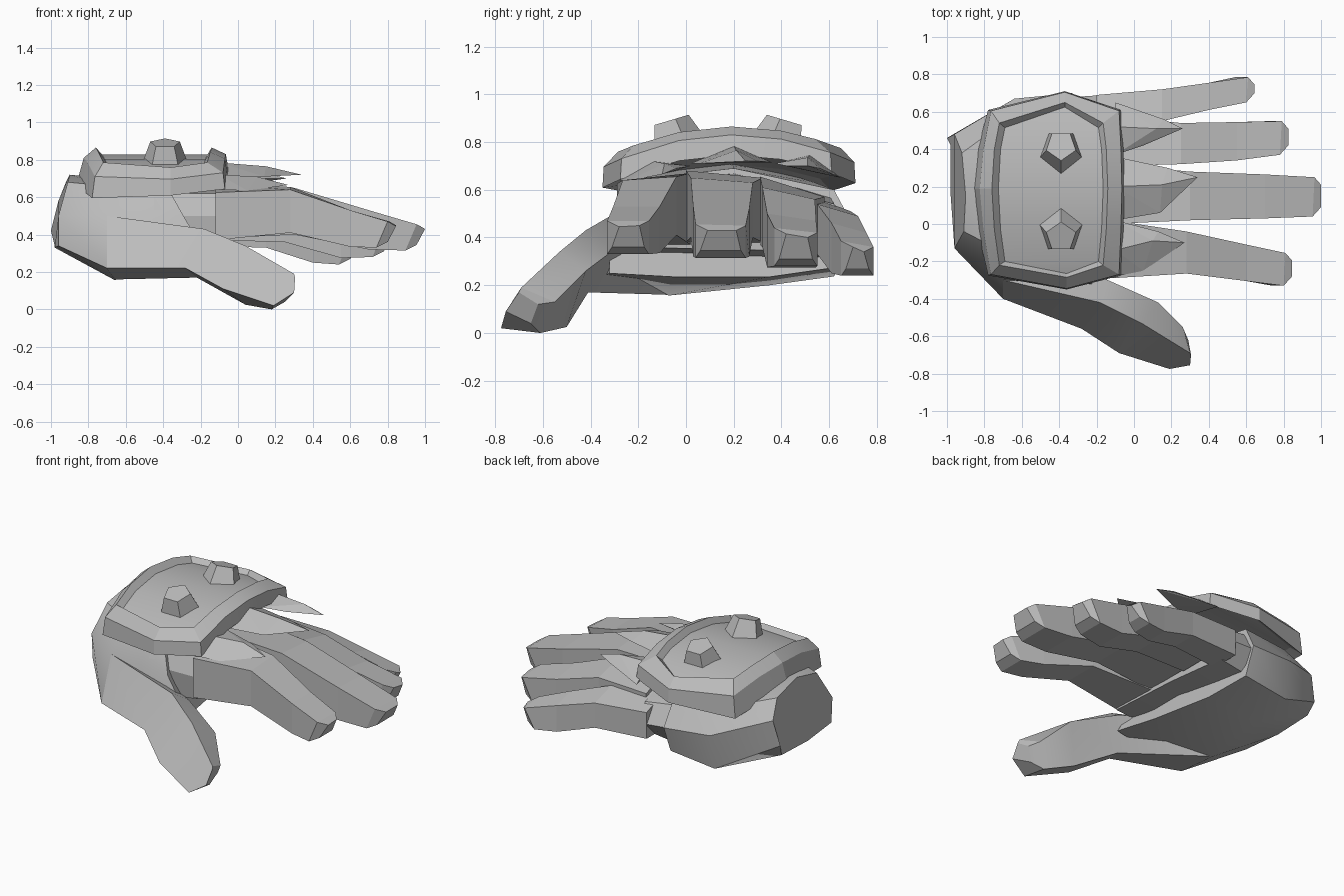
import bpy, bmesh, math
from mathutils import Matrix

grey = bpy.data.materials.new("plain_grey")
grey.diffuse_color = (0.5, 0.5, 0.5, 1)


def finish(name, bm, smooth=None):
    bmesh.ops.recalc_face_normals(bm, faces=bm.faces)
    me = bpy.data.meshes.new(name)
    bm.to_mesh(me)
    bm.free()
    me.materials.append(grey)
    ob = bpy.data.objects.new(name, me)
    bpy.context.collection.objects.link(ob)
    if smooth:
        bpy.ops.object.select_all(action='DESELECT')
        ob.select_set(True)
        bpy.context.view_layer.objects.active = ob
        bpy.ops.object.shade_smooth_by_angle(angle=math.radians(smooth))
    return ob


def bridge(bm, rings):
    vs = [[bm.verts.new(p) for p in r] for r in rings]
    n = len(vs[0])
    for a, b in zip(vs, vs[1:]):
        for i in range(n):
            j = (i + 1) % n
            bm.faces.new((a[i], a[j], b[j], b[i]))
    return vs


def loft(name, rings, smooth=None):
    bm = bmesh.new()
    vs = bridge(bm, rings)
    bm.faces.new(vs[0])
    bm.faces.new(vs[-1])
    return finish(name, bm, smooth)


def hull(name, pts):
    bm = bmesh.new()
    for p in pts:
        bm.verts.new(p)
    bmesh.ops.convex_hull(bm, input=bm.verts)
    return finish(name, bm)


# glove: wrist, widest section, slanted open end
loft("glove", [
    [(-.96, -.12, .34), (-.98, .15, .33), (-.98, .42, .34), (-1, .46, .42), (-.96, .48, .58),
     (-.92, .38, .68), (-.9, .15, .72), (-.91, -.04, .68), (-.96, -.13, .5)],
    [(-.7, -.4, .22), (-.66, -.07, .157), (-.65, .35, .2), (-.64, .62, .237), (-.64, .67, .47),
     (-.7, .54, .63), (-.7, .2, .7), (-.7, -.15, .66), (-.7, -.3, .5)],
    [(-.14, -.32, .25), (-.2, -.05, .235), (-.28, .35, .235), (-.33, .63, .275), (-.33, .7, .45),
     (-.34, .62, .6), (-.35, .2, .69), (-.37, -.23, .64), (-.28, -.32, .48)],
], 40)

# inner hand between the glove and the fingers
loft("inner_hand", [
    [(-.45, -.25, .31), (-.45, .2, .29), (-.45, .59, .3), (-.45, .67, .45), (-.45, .6, .58),
     (-.45, .2, .67), (-.45, -.22, .62), (-.45, -.29, .5)],
    [(-.1, -.28, .36), (-.12, .2, .35), (-.16, .6, .34), (-.16, .69, .43), (-.14, .62, .54),
     (-.12, .2, .66), (-.12, -.24, .62), (-.11, -.28, .5)],
], 30)

# thumb: crest, outer edge, underside, inner edge at each section
loft("thumb", [
    [(-.7, -.3, .5), (-.7, -.4, .22), (-.66, -.07, .16), (-.5, -.1, .35)],
    [(-.18, -.42, .43), (-.28, -.56, .22), (-.22, -.41, .17), (-.14, -.3, .35)],
    [(.04, -.53, .34), (-.08, -.69, .11), (.04, -.5, .025), (.13, -.42, .26)],
    [(.3, -.69, .19), (.19, -.775, .02), (.18, -.61, .0), (.26, -.55, .13)],
    [(.305, -.7, .17), (.3, -.755, .09), (.25, -.65, .04), (.29, -.62, .12)],
], 25)

# fingers: (x, y low, y high, z bottom, z top at y low, z top at y high), base to knuckle to tip
fingers = {
    "index_finger": [(-.12, -.29, .02, .37, .625, .67), (.28, -.265, -.04, .41, .64, .655),
                     (.6, -.305, -.11, .335, .53, .53), (.77, -.33, -.155, .33, .47, .47)],
    "middle_finger": [(-.12, 0, .32, .38, .68, .65), (.3, .02, .28, .4, .65, .63),
                      (.7, .03, .265, .32, .53, .52), (.925, .04, .25, .315, .455, .45)],
    "ring_finger": [(-.12, .31, .58, .37, .655, .57), (.25, .32, .54, .36, .61, .56),
                    (.55, .34, .545, .275, .5, .47), (.75, .37, .55, .28, .44, .42)],
    "little_finger": [(-.2, .5, .69, .34, .58, .51), (.15, .55, .72, .33, .54, .49),
                      (.4, .61, .755, .25, .46, .42), (.57, .65, .785, .24, .385, .36)],
}
for name, secs in fingers.items():
    rings = [[(x, a, lo), (x, b, lo), (x, b, hb), (x, a, ha)] for x, a, b, lo, ha, hb in secs]
    x, a, b, lo, ha, hb = secs[-1]
    # blunt tip, leaning forward at the top
    rings[-1] = [(x - .03, a, lo), (x - .03, b, lo), (x + .04, b, hb), (x + .03, a, ha)]
    rings.append([(x + .03, a + .02, lo + .03), (x + .03, b - .02, lo + .03),
                  (x + .075, b - .04, hb - .02), (x + .075, a + .05, ha - .025)])
    loft(name, rings)


# back plate: arched, raised rim around a sunken panel
def arch(y, drop):
    return max(.865 - .45 * (y - .2) ** 2 - drop, .595)


def rim(xe, xm, y0, y1, xr0, xr1, yb, yt, drop_l, drop_r):
    ys = [y1, .4, .19, -.03, y0]
    left = list(zip([xe, (xe + 2 * xm) / 3, xm, (xe + 2 * xm) / 3, xe], ys))
    right = list(zip([xr0, (xr0 + 2 * xr1) / 3, xr1, (xr0 + 2 * xr1) / 3, xr0], ys[::-1]))
    mid = min(drop_r, .12)
    pts = [(p, drop_l) for p in left] + [((-.36, yb), mid)]
    pts += [(p, drop_r) for p in right] + [((-.37, yt), mid)]
    return [(x, y, arch(y, d)) for (x, y), d in pts]


bm = bmesh.new()
rings = bridge(bm, [
    rim(-.73, -.8, -.22, .56, -.12, -.1, -.3, .66, .16, .1),
    rim(-.78, -.865, -.275, .61, -.07, -.05, -.35, .71, .2, .12),
    rim(-.765, -.825, -.27, .605, -.08, -.065, -.345, .705, .055, .035),
    rim(-.72, -.76, -.22, .54, -.165, -.14, -.285, .65, .0, .0),
    rim(-.69, -.725, -.2, .515, -.19, -.165, -.265, .625, .038, .038),
])
for r in (rings[0], rings[-1]):
    for i in range(4):
        bm.faces.new((r[i], r[i + 1], r[9 - i], r[10 - i]))
    bm.faces.new((r[4], r[5], r[6]))
    bm.faces.new((r[0], r[10], r[11]))
finish("back_plate", bm, 13)

# five-sided studs, each tilted with the arch
for name, y, turn in (("stud_near", -.05, -1), ("stud_far", .4, 1)):
    bm = bmesh.new()
    bmesh.ops.create_cone(bm, cap_ends=True, segments=5, radius1=.13, radius2=.083, depth=.13)
    spin = Matrix.Rotation(math.pi * (turn + 1) / 2, 4, 'Z')
    tilt = Matrix.Rotation(-turn * .29, 4, 'X')
    bmesh.ops.transform(bm, matrix=Matrix.Translation((-.39, y, .828)) @ tilt @ spin, verts=bm.verts)
    finish(name, bm)

# knuckle guards: thin ridged points
guards = {
    "guard_index": [(-.1, -.28, .64), (.05, -.25, .635), (.27, -.1, .665), (.13, -.04, .69), (-.1, .02, .7),
                    (-.1, -.14, .72), (.1, -.09, .71)],
    "guard_middle": [(-.1, .02, .71), (.14, .06, .71), (.34, .25, .72), (.18, .3, .72), (-.1, .36, .715),
                     (-.1, .2, .785), (.15, .21, .765)],
    "guard_ring": [(-.1, .37, .71), (.05, .42, .7), (.26, .51, .7), (.16, .56, .69), (-.1, .65, .65),
                   (-.1, .52, .745), (.12, .51, .735)],
}
for name, pts in guards.items():
    hull(name, pts)
